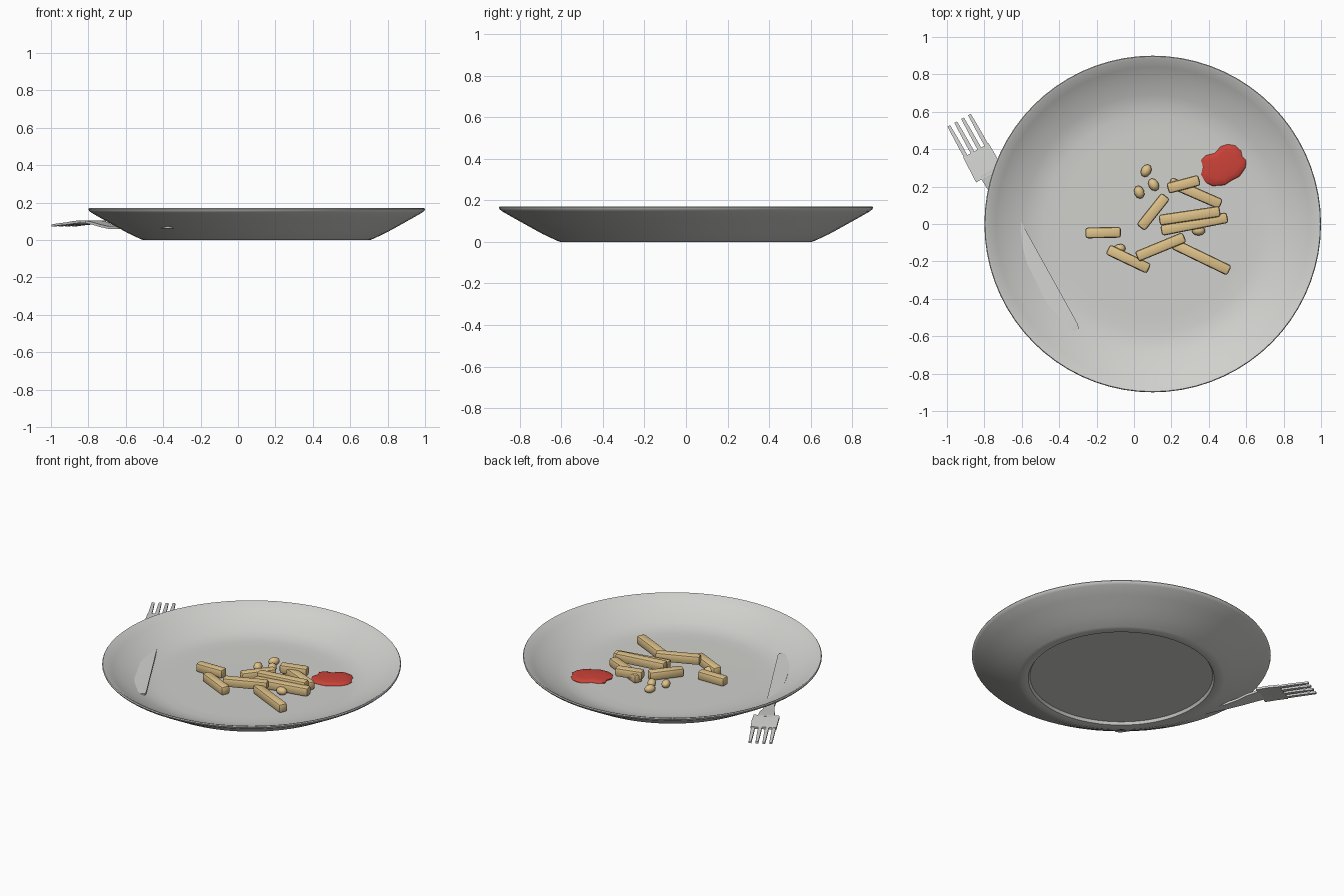
import bpy, bmesh, math
from mathutils import Vector, Matrix

if "Cube" in bpy.data.objects:
    bpy.data.objects.remove(bpy.data.objects["Cube"])


def material(name, rgb):
    m = bpy.data.materials.new(name)
    m.diffuse_color = (*rgb, 1)
    m.use_nodes = True
    m.node_tree.nodes["Principled BSDF"].inputs["Base Color"].default_value = m.diffuse_color
    return m


CERAMIC = material("pale ceramic", (0.63, 0.63, 0.61))
STEEL = material("pale steel", (0.66, 0.67, 0.65))
POTATO = material("fried potato", (0.74, 0.54, 0.25))
SAUCE = material("red sauce", (0.60, 0.055, 0.04))


def finish(bm, name, mat, angle=35):
    bmesh.ops.recalc_face_normals(bm, faces=bm.faces)
    me = bpy.data.meshes.new(name)
    bm.to_mesh(me)
    bm.free()
    me.materials.append(mat)
    for p in me.polygons:
        p.use_smooth = True
    me.set_sharp_from_angle(angle=math.radians(angle))
    ob = bpy.data.objects.new(name, me)
    bpy.context.collection.objects.link(ob)
    return ob


# Plate: closed profile turned around its axis
profile = [(0, .02), (.55, .02), (.56, .003), (.575, 0), (.605, 0), (.622, .006),
           (.69, .038), (.75, .071), (.82, .11), (.885, .147), (.897, .157),
           (.90, .165), (.896, .171), (.885, .168), (.84, .138), (.79, .11),
           (.74, .088), (.69, .068), (.64, .053), (.58, .046), (.50, .045), (0, .045)]
bm = bmesh.new()
verts = [bm.verts.new((r, 0, z)) for r, z in profile]
edges = [bm.edges.new(p) for p in zip(verts, verts[1:])]
bmesh.ops.spin(bm, geom=verts + edges, cent=(0, 0, 0), axis=(0, 0, 1),
               angle=math.tau, steps=72, use_duplicate=False)
bmesh.ops.remove_doubles(bm, verts=bm.verts, dist=1e-4)
bmesh.ops.translate(bm, vec=(.1, 0, 0), verts=bm.verts)
finish(bm, "plate", CERAMIC)


# Fork: lofted strips following one long axis
START = Vector((-.935, .555, 0))
ALONG = Vector((.485, -.874, 0))
SIDE = Vector((.874, .485, 0))


def strip(bm, stations, thick):
    """stations: distance along, left offset, right offset, middle height"""
    rings = []
    for t, a, b, z in stations:
        h = thick / 2
        rings.append([bm.verts.new(START + ALONG * t + SIDE * s + Vector((0, 0, z + d)))
                      for s, d in ((a, -h), (b, -h), (b, h), (a, h))])
    for r, q in zip(rings, rings[1:]):
        for i in range(4):
            j = (i + 1) % 4
            bm.faces.new((r[i], r[j], q[j], q[i]))
    bm.faces.new(rings[0])
    bm.faces.new(rings[-1])


bm = bmesh.new()
for i in range(4):
    c = (i - 1.5) * .042
    strip(bm, [(0, c - .008, c + .008, .078), (.07, c - .010, c + .010, .083),
               (.14, c - .011, c + .011, .087), (.21, c - .011, c + .011, .090)], .012)
strip(bm, [(.185, -.078, .078, .089), (.26, -.080, .080, .095),
           (.335, -.082, .075, .099)], .014)
strip(bm, [(.32, -.05, .05, .099), (.40, -.046, .046, .090), (.47, -.036, .034, .077),
           (.55, -.028, .026, .067), (.68, -.036, .026, .067), (.85, -.055, .026, .067),
           (1.05, -.064, .026, .067), (1.20, -.068, .026, .068),
           (1.26, -.066, .026, .070), (1.285, -.05, .020, .069)], .014)
finish(bm, "fork", STEEL)


# Chips: bevelled bars laid between two points
def chip(name, x1, y1, x2, y2, z, w=.058, tilt=0):
    a, b = Vector((x1, y1, z + tilt)), Vector((x2, y2, z - tilt))
    d = b - a
    bm = bmesh.new()
    bmesh.ops.create_cube(bm, size=1)
    bmesh.ops.scale(bm, vec=(d.length, w, w), verts=bm.verts)
    bmesh.ops.bevel(bm, geom=list(bm.edges), offset=w * .24, segments=2,
                    profile=.5, affect='EDGES')
    rot = d.to_track_quat('X', 'Z').to_matrix().to_4x4()
    bmesh.ops.transform(bm, matrix=Matrix.Translation((a + b) / 2) @ rot, verts=bm.verts)
    finish(bm, name, POTATO, 40)


chips = [(-.26, -.048, -.07, -.044, .075), (-.14, -.135, .08, -.24, .074),
         (.015, -.175, .27, -.07, .098), (.21, -.105, .51, -.25, .076),
         (.135, .02, .46, .068, .096), (.145, -.035, .50, .035, .078),
         (.035, -.02, .17, .15, .076), (.18, .19, .35, .235, .092),
         (.19, .225, .465, .105, .075)]
for i, c in enumerate(chips):
    chip(f"chip_{i + 1}", *c)

# Small potato crumbs
crumbs = [(.065, .285, 60), (.105, .21, 120), (.028, .17, 110),
          (.345, -.035, 0), (-.08, -.135, 20)]
for i, (x, y, deg) in enumerate(crumbs):
    bm = bmesh.new()
    bmesh.ops.create_icosphere(bm, subdivisions=2, radius=1)
    bmesh.ops.transform(bm, verts=bm.verts,
                        matrix=Matrix.Translation((x, y, .066))
                        @ Matrix.Rotation(math.radians(deg), 4, 'Z')
                        @ Matrix.Diagonal((.036, .027, .026, 1)))
    finish(bm, f"crumb_{i + 1}", POTATO, 60)

# Sauce: irregular low puddle
outline = [(.358, .34), (.385, .367), (.43, .378), (.465, .415), (.50, .426), (.54, .42),
           (.573, .39), (.578, .362), (.60, .338), (.596, .30), (.565, .255),
           (.525, .235), (.485, .208), (.42, .203), (.382, .222), (.358, .265), (.37, .305)]
cx, cy = .48, .31
bm = bmesh.new()
rings = [[bm.verts.new((cx + (x - cx) * s, cy + (y - cy) * s, z)) for x, y in outline]
         for s, z in ((1, .042), (1, .050), (.93, .056), (.65, .060))]
n = len(outline)
for r, q in zip(rings, rings[1:]):
    for i in range(n):
        bm.faces.new((r[i], r[(i + 1) % n], q[(i + 1) % n], q[i]))
bm.faces.new(rings[0])
top = bm.verts.new((cx, cy, .061))
for i in range(n):
    bm.faces.new((rings[-1][i], rings[-1][(i + 1) % n], top))
finish(bm, "sauce", SAUCE, 50)
